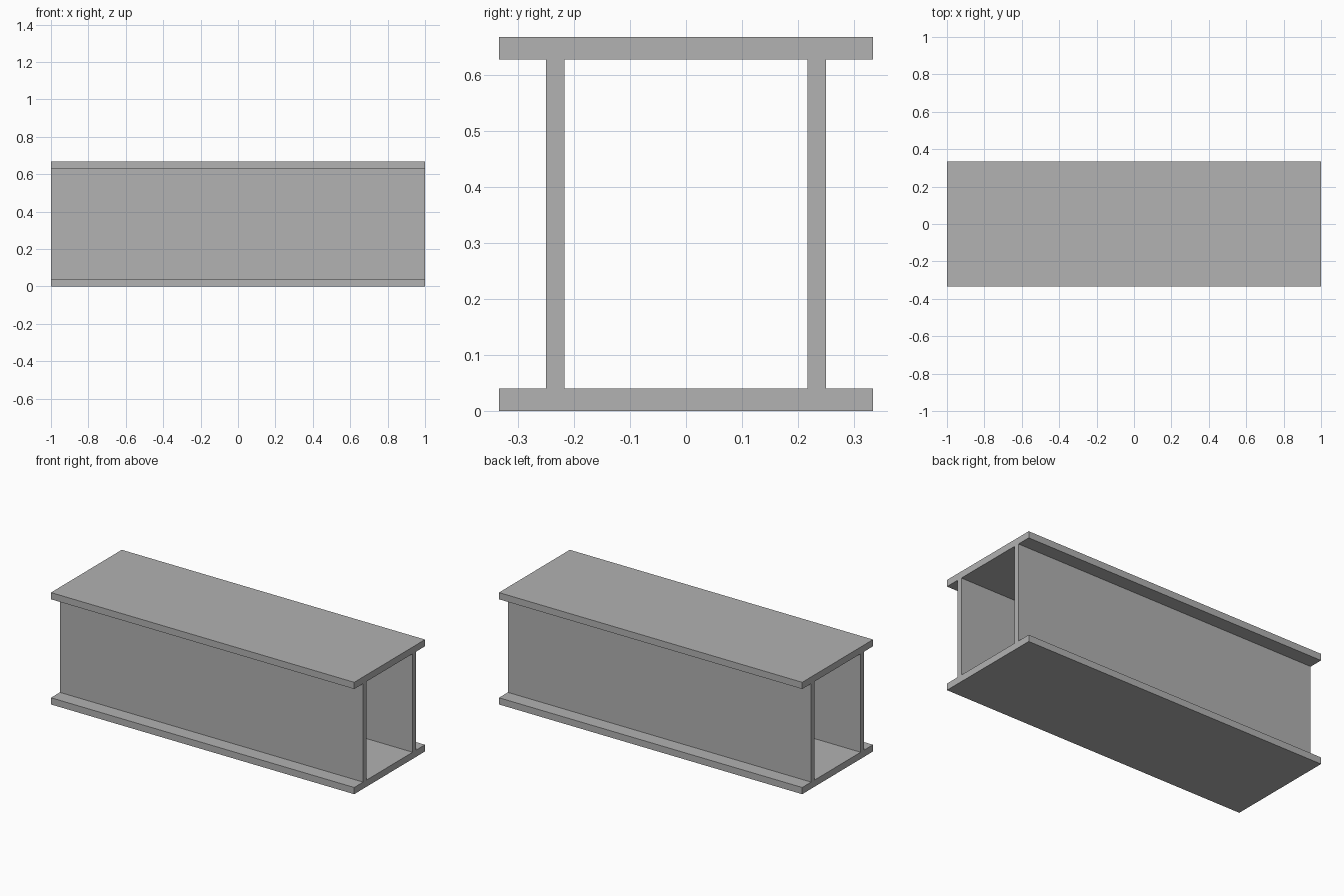
import bpy

if "Cube" in bpy.data.objects:
    bpy.data.objects.remove(bpy.data.objects["Cube"], do_unlink=True)

# Overall beam dimensions
LENGTH, WIDTH, HEIGHT = 2.0, 0.667, 0.667
FLANGE, WEB, WEB_Y = 0.04, 0.033, 0.233

# Plain grey steel
GREY = (0.445, 0.445, 0.445, 1.0)
steel = bpy.data.materials.new("steel_grey")
steel.use_nodes = True
steel.diffuse_color = GREY
bsdf = next(n for n in steel.node_tree.nodes if n.type == 'BSDF_PRINCIPLED')
bsdf.inputs["Base Color"].default_value = GREY


def plate(name, y, z, width, height):
    """Flat plate running the full length of the beam."""
    bpy.ops.mesh.primitive_cube_add(size=1, location=(0, y, z))
    obj = bpy.context.object
    obj.name = name
    obj.scale = (LENGTH, width, height)
    bpy.ops.object.transform_apply(location=False, rotation=False, scale=True)
    obj.data.materials.append(steel)
    return obj


# Wide flanges at the bottom and top
plate("bottom_flange", 0, FLANGE / 2, WIDTH, FLANGE)
plate("top_flange", 0, HEIGHT - FLANGE / 2, WIDTH, FLANGE)

# Two upright webs between the flanges
for name, side in (("front_web", -1), ("back_web", 1)):
    plate(name, side * WEB_Y, HEIGHT / 2, WEB, HEIGHT - 2 * FLANGE)
